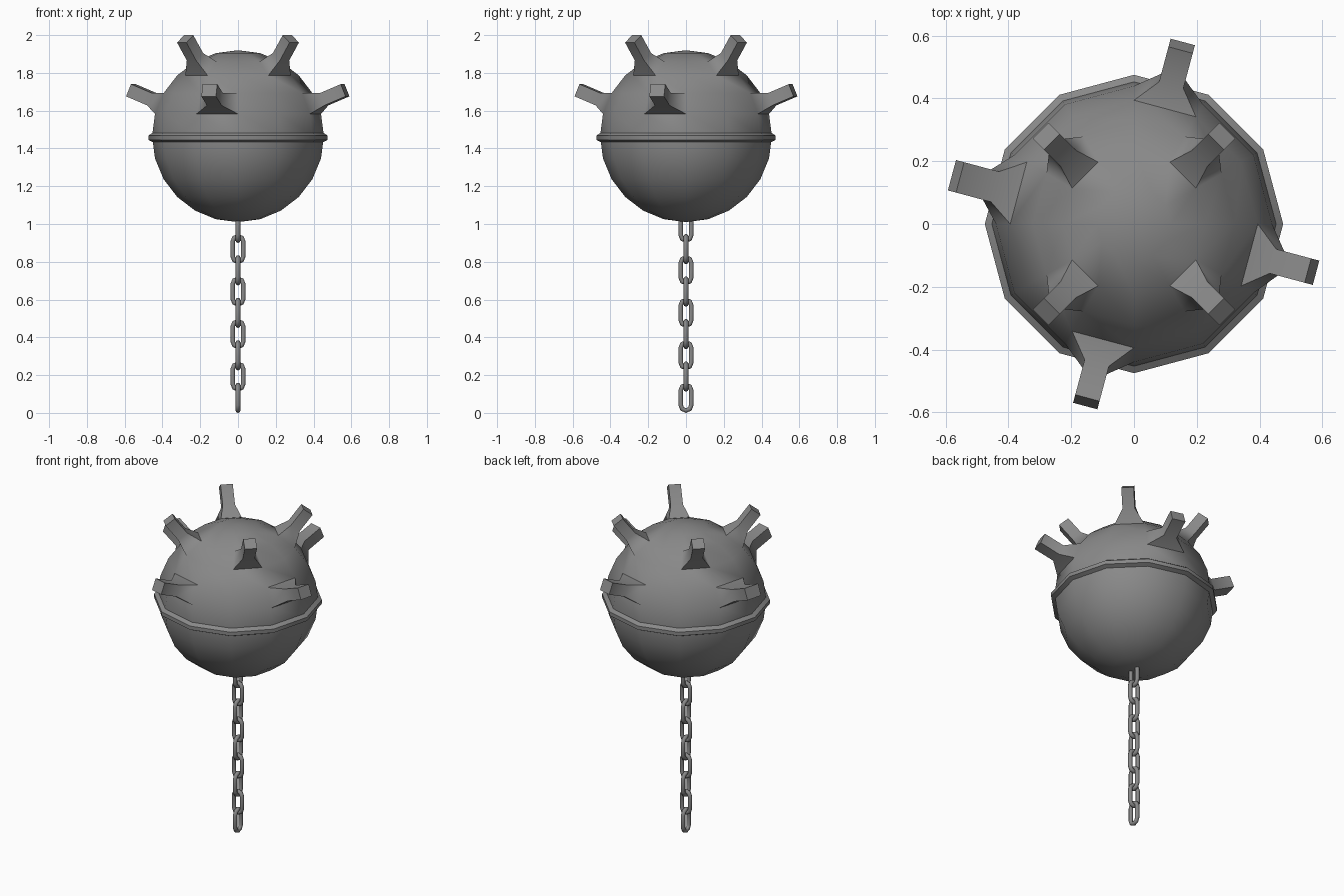
import bpy, bmesh, math
from mathutils import Vector, Matrix

cube = bpy.data.objects.get("Cube")
if cube:
    bpy.data.objects.remove(cube)

CENTER = Vector((0, 0, 1.465))
RADIUS = 0.455

metal = bpy.data.materials.new("grey_metal")
metal.use_nodes = True
grey = (0.25, 0.25, 0.25, 1)
metal.diffuse_color = grey
metal.node_tree.nodes["Principled BSDF"].inputs["Base Color"].default_value = grey


def add_object(name, mesh, angle=None):
    obj = bpy.data.objects.new(name, mesh)
    bpy.context.collection.objects.link(obj)
    if not mesh.materials:
        mesh.materials.append(metal)
    if angle:
        bpy.ops.object.select_all(action="DESELECT")
        obj.select_set(True)
        bpy.context.view_layer.objects.active = obj
        bpy.ops.object.shade_smooth_by_angle(angle=math.radians(angle))
    return obj


def direction(lon, lat):
    lon, lat = math.radians(lon), math.radians(lat)
    return Vector((math.cos(lat) * math.cos(lon),
                   math.cos(lat) * math.sin(lon), math.sin(lat)))


def pull_spike(bm, lon, lat, width, height, neck, tip):
    """Extrude the shell face at a direction into a flared square prong."""
    n = direction(lon, lat)
    t = Vector((0, 0, 1)).cross(n).normalized()
    u = n.cross(t)
    bm.faces.ensure_lookup_table()
    face = max(bm.faces, key=lambda f: f.calc_center_median().normalized().dot(n))
    mid = face.calc_center_median()
    signs = [(math.copysign(width / 2, (v.co - mid).dot(t)),
              math.copysign(height / 2, (v.co - mid).dot(u))) for v in face.verts]
    for dist in (neck, tip):
        face = bmesh.ops.extrude_discrete_faces(bm, faces=[face])["faces"][0]
        for v, (a, b) in zip(face.verts, signs):
            v.co = n * dist + t * a + u * b


# Ball with eight prongs pulled out of its upper half
bm = bmesh.new()
bmesh.ops.create_uvsphere(bm, u_segments=12, v_segments=12, radius=RADIUS)
for quarter in range(4):
    lon = quarter * 90
    pull_spike(bm, lon + 45, 52.5, 0.07, 0.065, 0.53, 0.649)
    pull_spike(bm, lon - 15, 22.5, 0.1 if quarter == 2 else 0.08, 0.07, 0.51, 0.635)
bmesh.ops.translate(bm, vec=CENTER, verts=bm.verts)
mesh = bpy.data.meshes.new("ball")
bm.to_mesh(mesh)
bm.free()
add_object("ball_with_prongs", mesh, 50)

# Raised seam around the middle
bm = bmesh.new()
profile = [(0.445, 1.43), (0.475, 1.445), (0.475, 1.468), (0.445, 1.488)]
verts = [bm.verts.new((r, 0, z)) for r, z in profile]
edges = [bm.edges.new((a, b)) for a, b in zip(verts, verts[1:])]
bmesh.ops.spin(bm, geom=verts + edges, axis=(0, 0, 1), cent=(0, 0, 0),
               angle=math.tau, steps=12)
bmesh.ops.remove_doubles(bm, verts=bm.verts, dist=0.0005)
bmesh.ops.recalc_face_normals(bm, faces=bm.faces)
if sum(f.normal.dot(f.calc_center_median() - CENTER) for f in bm.faces) < 0:
    bmesh.ops.reverse_faces(bm, faces=bm.faces)
mesh = bpy.data.meshes.new("seam")
bm.to_mesh(mesh)
bm.free()
add_object("seam_band", mesh, 50)

# One chain link: a round wire swept along a stadium path
WIRE, BEND, STRAIGHT = 0.0125, 0.028, 0.0395
SIDES, ARC = 8, 4
path = []
for end in (0, 1):
    for i in range(ARC + 1):
        a = math.pi * (end + i / ARC)
        path.append((Vector((math.cos(a), 0, math.sin(a))),
                     Vector((0, 0, STRAIGHT if end == 0 else -STRAIGHT))))
bm = bmesh.new()
rings = []
for out, offset in path:
    ring = []
    for k in range(SIDES):
        a = math.tau * k / SIDES
        ring.append(bm.verts.new(offset + out * (BEND + WIRE * math.cos(a))
                                 + Vector((0, WIRE * math.sin(a), 0))))
    rings.append(ring)
for i, ring in enumerate(rings):
    nxt = rings[(i + 1) % len(rings)]
    for k in range(SIDES):
        j = (k + 1) % SIDES
        bm.faces.new((ring[k], ring[j], nxt[j], nxt[k]))
bmesh.ops.recalc_face_normals(bm, faces=bm.faces)
link_mesh = bpy.data.meshes.new("chain_link")
bm.to_mesh(link_mesh)
bm.free()

# Chain: links alternate by a quarter turn up into the ball
for i in range(9):
    link = add_object(f"chain_link_{i + 1}", link_mesh, 50 if i == 0 else None)
    link.matrix_world = (Matrix.Translation((0, 0, 0.08 + i * 0.1125))
                         @ Matrix.Rotation(math.radians(90 * (1 - i % 2)), 4, "Z"))
